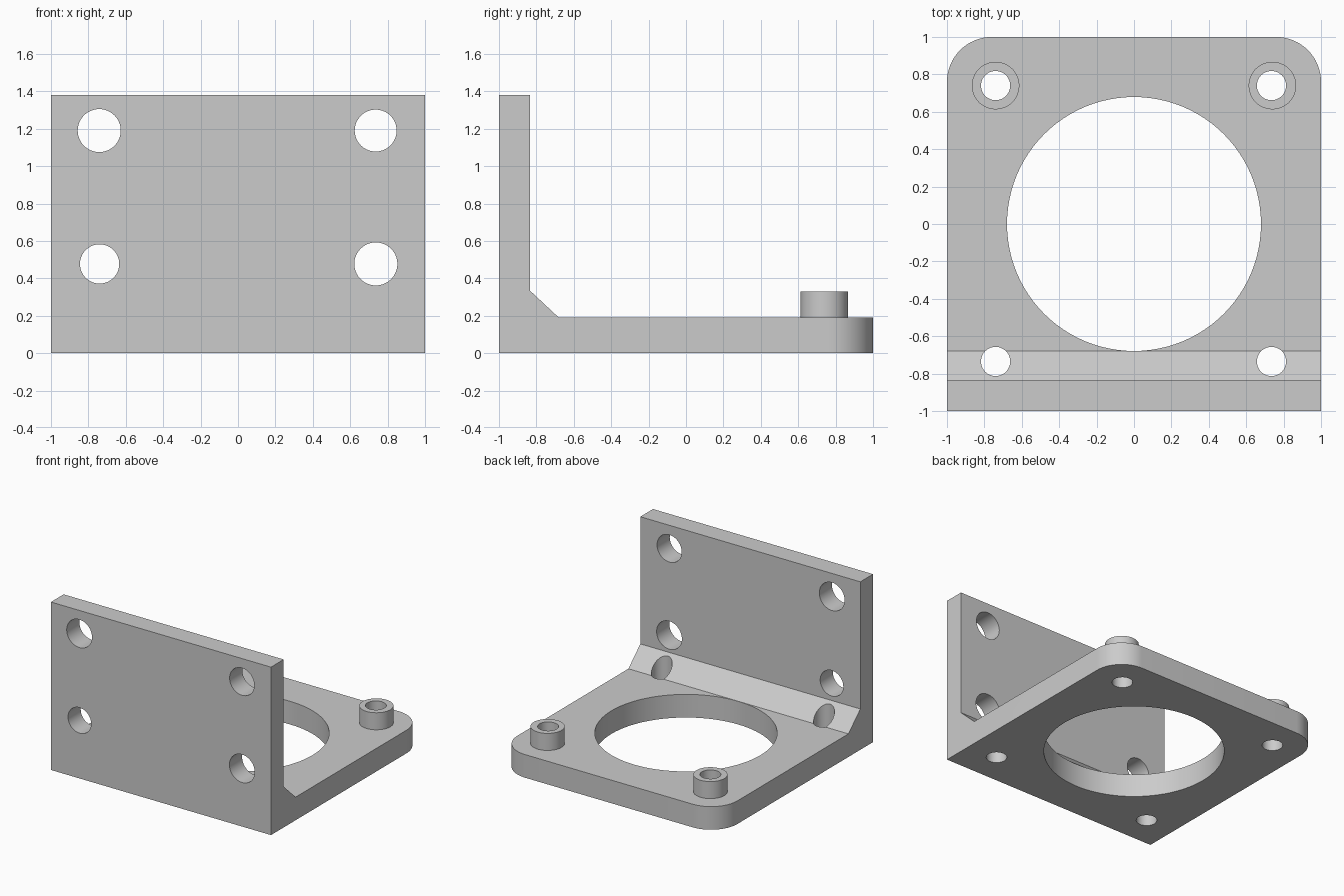
import bpy, bmesh, math
from mathutils import Matrix

cube = bpy.data.objects.get("Cube")
if cube:
    bpy.data.objects.remove(cube, do_unlink=True)

grey = bpy.data.materials.new("plain grey")
grey.use_nodes = True
colour = (0.6, 0.6, 0.6, 1)
grey.diffuse_color = colour
grey.node_tree.nodes["Principled BSDF"].inputs["Base Color"].default_value = colour


def add_object(name, bm):
    mesh = bpy.data.meshes.new(name)
    bmesh.ops.recalc_face_normals(bm, faces=bm.faces)
    bm.to_mesh(mesh)
    bm.free()
    mesh.materials.append(grey)
    obj = bpy.data.objects.new(name, mesh)
    bpy.context.collection.objects.link(obj)
    return obj


def cylinder(name, centre, radius, depth, along_y=False, sides=64):
    bm = bmesh.new()
    turn = Matrix.Rotation(math.pi / 2, 4, 'X') if along_y else Matrix()
    bmesh.ops.create_cone(bm, cap_ends=True, segments=sides, radius1=radius,
                          radius2=radius, depth=depth,
                          matrix=Matrix.Translation(centre) @ turn)
    return add_object(name, bm)


def combine(target, tool, operation):
    mod = target.modifiers.new(operation, 'BOOLEAN')
    mod.operation, mod.solver, mod.object = operation, 'EXACT', tool
    bpy.context.view_layer.objects.active = target
    bpy.ops.object.modifier_apply(modifier=mod.name)
    bpy.data.objects.remove(tool, do_unlink=True)


BASE_TOP, WALL_BACK, HEIGHT = 0.19, -0.835, 1.38

# L-shaped side profile with a sloped inner gusset, swept across the width
profile = [(-1, 0), (1, 0), (1, BASE_TOP), (-0.68, BASE_TOP),
           (WALL_BACK, 0.335), (WALL_BACK, HEIGHT), (-1, HEIGHT)]
bm = bmesh.new()
side = bm.faces.new([bm.verts.new((-1, y, z)) for y, z in profile])
swept = bmesh.ops.extrude_face_region(bm, geom=[side])["geom"]
bmesh.ops.translate(bm, vec=(2, 0, 0),
                    verts=[v for v in swept if isinstance(v, bmesh.types.BMVert)])
# Rounded back corners
corners = [e for e in bm.edges
           if all(v.co.y > 0.99 for v in e.verts)
           and abs(e.verts[0].co.x - e.verts[1].co.x) < 0.01]
bmesh.ops.bevel(bm, geom=corners, offset=0.24, segments=16, profile=0.5,
                affect='EDGES')
bracket = add_object("angle_bracket", bm)

# Raised bosses on the back corners
for x in (-0.74, 0.74):
    combine(bracket, cylinder("boss", (x, 0.74, 0.23), 0.127, 0.2), 'UNION')

# Large round opening and the four base screw holes
combine(bracket, cylinder("opening", (0, 0, 0.1), 0.679, 0.6, sides=96), 'DIFFERENCE')
for x in (-0.74, 0.735):
    for y in (-0.735, 0.74):
        combine(bracket, cylinder("base_hole", (x, y, 0.2), 0.078, 1), 'DIFFERENCE')

# Four wall mounting holes of slightly different sizes
for x, z, radius in [(-0.742, 1.19, 0.115), (0.736, 1.19, 0.112),
                     (-0.74, 0.477, 0.105), (0.737, 0.477, 0.115)]:
    combine(bracket, cylinder("wall_hole", (x, -0.9, z), radius, 0.5, True), 'DIFFERENCE')

bpy.ops.object.select_all(action='DESELECT')
bracket.select_set(True)
bpy.context.view_layer.objects.active = bracket
bpy.ops.object.shade_smooth_by_angle(angle=math.radians(30))
